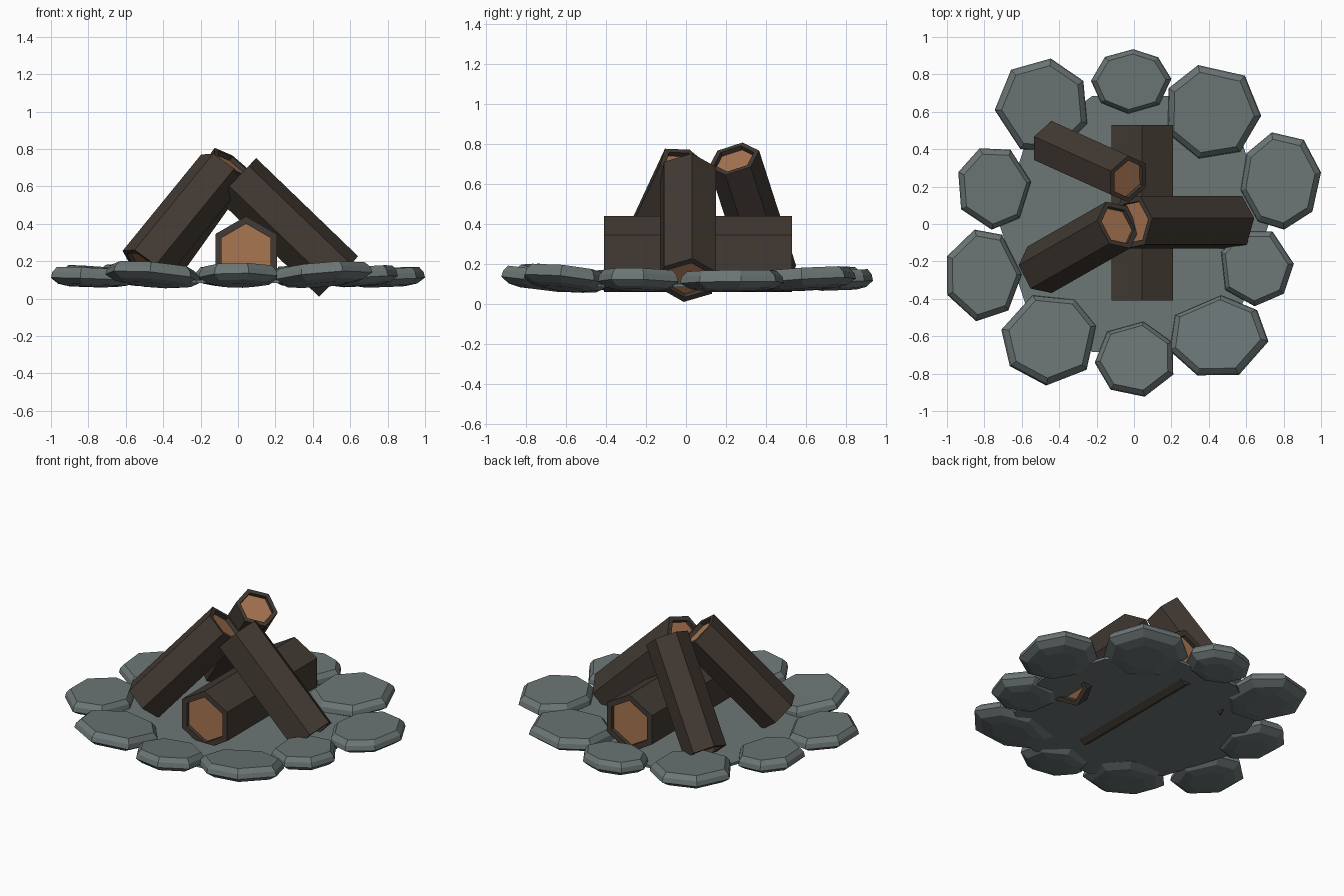
import bpy, bmesh, math, random
from mathutils import Vector, Matrix

if "Cube" in bpy.data.objects:
    bpy.data.objects.remove(bpy.data.objects["Cube"])

random.seed(4)


def material(name, rgb):
    m = bpy.data.materials.new(name)
    m.diffuse_color = (*rgb, 1)
    m.use_nodes = True
    m.node_tree.nodes["Principled BSDF"].inputs["Base Color"].default_value = m.diffuse_color
    return m


STONE = material("grey stone", (0.150, 0.180, 0.180))
BARK = material("dark bark", (0.055, 0.042, 0.033))
WOOD = material("cut wood", (0.400, 0.180, 0.085))


def loft(name, rings, mats, cap_material=0):
    """Skin a stack of equal-sided rings and cap both ends."""
    bm = bmesh.new()
    loops = [[bm.verts.new(p) for p in ring] for ring in rings]
    for a, b in zip(loops, loops[1:]):
        for i in range(len(a)):
            j = (i + 1) % len(a)
            bm.faces.new((a[i], a[j], b[j], b[i]))
    for end in (loops[0], loops[-1]):
        bm.faces.new(end).material_index = cap_material
    bmesh.ops.recalc_face_normals(bm, faces=bm.faces)
    mesh = bpy.data.meshes.new(name)
    bm.to_mesh(mesh)
    bm.free()
    for m in mats:
        mesh.materials.append(m)
    ob = bpy.data.objects.new(name, mesh)
    bpy.context.collection.objects.link(ob)
    return ob


def log(name, low, high, radius, roll):
    """Hexagonal log with a bark rim and a recessed cut face at each end."""
    low, high = Vector(low), Vector(high)
    d = (high - low).normalized()
    up = Vector((0, 0, 1)) if abs(d.z) < 0.99 else Vector((1, 0, 0))
    u = (up - d * up.dot(d)).normalized()
    s = d.cross(u)

    def ring(centre, r):
        angles = [math.radians(roll + 60 * i) for i in range(6)]
        return [centre + (u * math.cos(a) + s * math.sin(a)) * r for a in angles]

    inner, depth = radius * 0.79, d * 0.025
    rings = [ring(low + depth, inner), ring(low, inner), ring(low, radius),
             ring(high, radius), ring(high, inner), ring(high - depth, inner)]
    loft(name, rings, (BARK, WOOD), 1)


def stone(name, x0, x1, y0, y1, sides, phase, tilt, z):
    """Flat faceted stone fitted to its footprint, outer edge tilted up."""
    pts = []
    for i in range(sides):
        a = math.radians(phase + 360 * (i + random.uniform(-0.12, 0.12)) / sides)
        pts.append((math.cos(a), math.sin(a)))
    xs, ys = [p[0] for p in pts], [p[1] for p in pts]
    w, h = x1 - x0, y1 - y0
    cx, cy = (x0 + x1) / 2, (y0 + y1) / 2
    pts = [((px - min(xs)) / (max(xs) - min(xs)) * w - w / 2,
            (py - min(ys)) / (max(ys) - min(ys)) * h - h / 2) for px, py in pts]
    axis = Vector((cx, cy, 0)).cross(Vector((0, 0, 1)))
    rot = Matrix.Rotation(math.radians(tilt), 3, axis)
    base = Vector((cx, cy, z))
    profile = ((0.50, -0.042), (0.80, -0.030), (1.0, 0.0), (0.97, 0.03), (0.86, 0.058))
    rings = [[base + rot @ Vector((x * k, y * k, dz)) for x, y in pts]
             for k, dz in profile]
    loft(name, rings, (STONE,))


# Ground slab inside the stone ring
loft("fire_bed", [[(0.72 * math.cos(math.tau * i / 10),
                    0.72 * math.sin(math.tau * i / 10), z) for i in range(10)]
                  for z in (0.083, 0.1)], (STONE,))

# Ring of stones: footprint, sides, phase, tilt, rim height
stone("stone_back", -0.23, 0.20, 0.59, 0.935, 8, 90, 2, 0.11)
stone("stone_back_right", 0.18, 0.68, 0.35, 0.85, 7, 103, 4, 0.115)
stone("stone_right_upper", 0.57, 1.00, -0.03, 0.49, 8, 98, 2, 0.105)
stone("stone_right_lower", 0.465, 0.855, -0.44, -0.04, 7, 60, 4, 0.11)
stone("stone_front_right", 0.19, 0.72, -0.81, -0.38, 7, 40, 8, 0.115)
stone("stone_front", -0.21, 0.21, -0.925, -0.52, 7, 78, 7, 0.112)
stone("stone_front_left", -0.71, -0.20, -0.865, -0.38, 7, 270, 8, 0.115)
stone("stone_left_lower", -1.00, -0.60, -0.52, -0.03, 7, 260, 2, 0.105)
stone("stone_left_upper", -0.94, -0.55, -0.03, 0.405, 7, 110, 4, 0.11)
stone("stone_back_left", -0.745, -0.25, 0.39, 0.885, 7, 85, 4, 0.115)

# Lying log and three leaning logs
log("lying_log", (0.043, -0.41, 0.25), (0.043, 0.53, 0.25), 0.19, 0)
log("right_leaning_log", (0.538, 0.01, 0.118), (-0.007, 0.01, 0.643), 0.152, 8)
log("front_leaning_log", (-0.505, -0.245, 0.175), (-0.085, -0.005, 0.69), 0.14, 27)
log("back_leaning_log", (-0.44, 0.425, 0.15), (-0.03, 0.24, 0.725), 0.132, 0)
